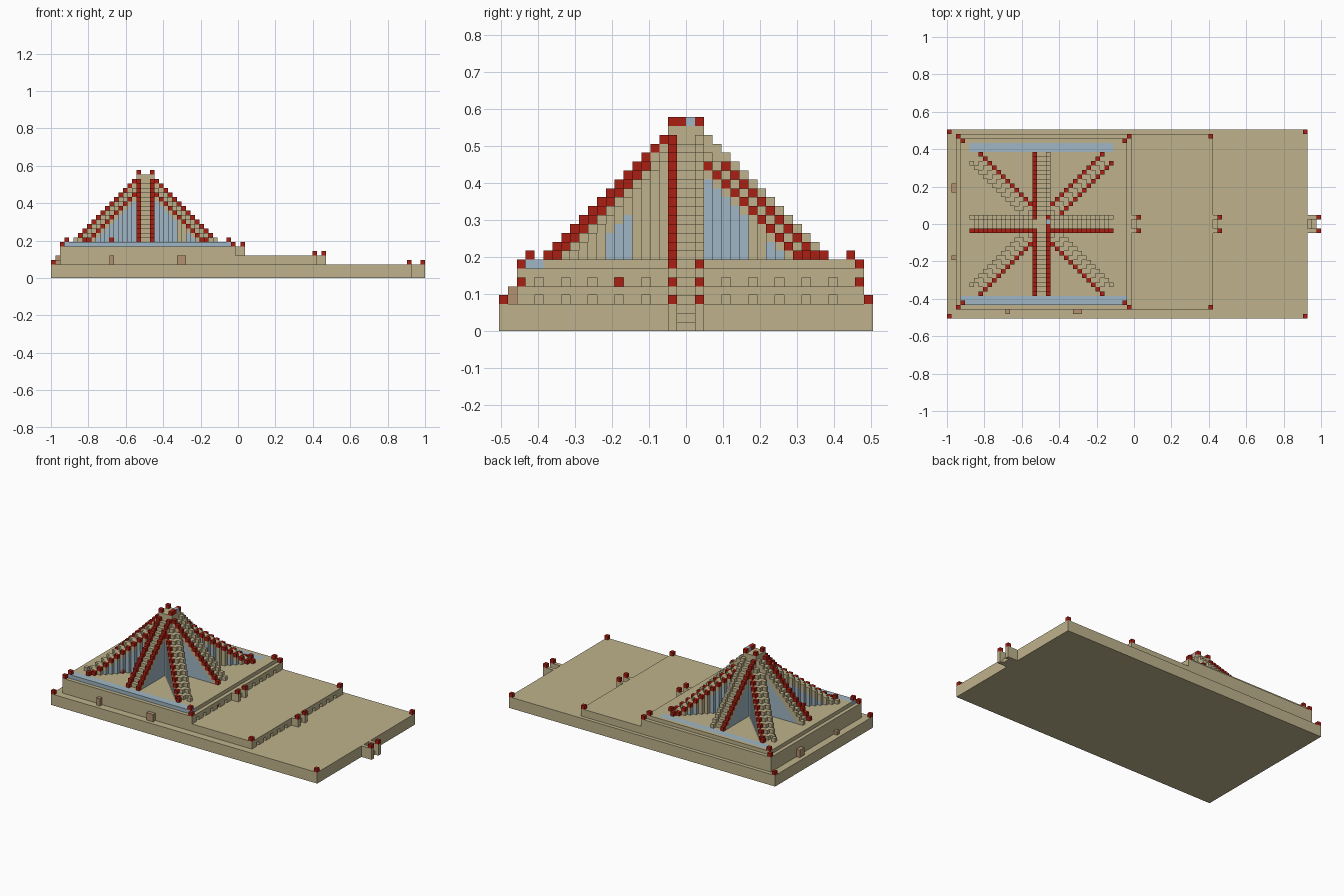
import bpy, bmesh
from mathutils import Matrix, Vector

default = bpy.data.objects.get("Cube")
if default:
    bpy.data.objects.remove(default, do_unlink=True)

U = 2 / 83            # size of one block
PALETTE = {
    "sandstone": (0.52, 0.45, 0.265),
    "red_lamp": (0.40, 0.013, 0.006),
    "blue_glass": (0.35, 0.47, 0.55),
    "wood_brown": (0.45, 0.285, 0.16),
}
TAN, RED, BLUE, BROWN = range(4)
materials = []
for name, rgb in PALETTE.items():
    m = bpy.data.materials.new(name)
    m.use_nodes = True
    m.diffuse_color = (*rgb, 1)
    bsdf = next(n for n in m.node_tree.nodes if n.type == "BSDF_PRINCIPLED")
    bsdf.inputs["Base Color"].default_value = (*rgb, 1)
    bsdf.inputs["Roughness"].default_value = 0.9
    materials.append(m)

parts = {}


def box(part, mat, i0, i1, j0, j1, k0, k1):
    """Add a box given in block counts to a named part."""
    bm = parts.setdefault(part, bmesh.new())
    lo, hi = Vector((i0, j0, k0)), Vector((i1, j1, k1))
    centre = ((lo + hi) / 2 - Vector((41.5, 21, 0))) * U
    size = (hi - lo) * U
    made = bmesh.ops.create_cube(
        bm, size=1, matrix=Matrix.Translation(centre) @ Matrix.Diagonal((*size, 1)))
    for f in {f for v in made["verts"] for f in v.link_faces}:
        f.material_index = mat


def cube(part, mat, i, j, k):
    box(part, mat, i, i + 1, j, j + 1, k, k + 1)


def landing(i, k, depth, drop):
    """Short flight between two side walls on the east face."""
    for j in (19, 22):
        box("landing_walls", TAN, i, i + depth, j, j + 1, k - drop, k)
        cube("landing_lamps", RED, i + depth - 1, j, k)
    for s in range(drop - 1):
        box("landing_steps", TAN, i + s, i + s + 1, 20, 22, k - drop, k - 1 - s)


def niche_tier(part, i1, k):
    """Terrace with a row of niches along its east foot."""
    box(part, TAN, 2, i1 - 1, 2, 41, k, k + 2)
    box(part, TAN, i1 - 1, i1, 2, 41, k + 1, k + 2)
    start = 2
    for j in [*range(4, 17, 3), *range(25, 38, 3), 41]:
        box(part, TAN, i1 - 1, i1, start, j, k, k + 1)
        start = j + 1


# Terraces
box("base", TAN, 0, 80, 0, 42, 0, 3)
niche_tier("lower_terrace", 59, 3)
niche_tier("upper_terrace", 41, 5)
landing(80, 3, 3, 3)
landing(59, 5, 2, 2)
landing(41, 7, 2, 2)
box("niche_lamp", RED, 40, 40.6, 13, 14, 5, 6)

# Courtyard floor with glass strips at front and back
box("front_glass_strip", BLUE, 3, 40, 3, 5, 7, 8)
box("back_glass_strip", BLUE, 5, 37, 37, 39, 7, 8)
box("courtyard", TAN, 3, 40, 5, 37, 7, 8)
box("courtyard", TAN, 3, 5, 37, 39, 7, 8)
box("courtyard", TAN, 37, 40, 37, 39, 7, 8)
box("courtyard", TAN, 3, 40, 39, 40, 7, 8)

# Corner lamps
for lows, highs, k in (((0, 0), (79, 41), 3), ((2, 2), (40, 40), 7), ((3, 3), (39, 39), 8)):
    for i in (lows[0], highs[0]):
        for j in (lows[1], highs[1]):
            cube("corner_lamps", RED, i, j, k)
for j in (2, 40):
    cube("corner_lamps", RED, 58, j, 5)
for i, j in ((11, 13), (13, 11)):
    cube("courtyard_lamps", RED, i, j, 8)

# Wooden doors on the front and west walls
box("doors", BROWN, 28, 30, 1, 2, 3, 5)
box("doors", BROWN, 13, 14, 1, 2, 3, 5)
box("doors", BROWN, 1, 2, 28, 30, 3, 5)
box("doors", BROWN, 1, 2, 13, 14, 3, 4)

# Straight stairs: each side has its own pair of rail colours
SIDES = {
    "front": (0, -1, (RED, RED)),
    "back": (0, 1, (RED, TAN)),
    "east": (1, 0, (RED, TAN)),
    "west": (-1, 0, (RED, TAN)),
}
for side, (sx, sy, rails) in SIDES.items():
    for d in range(14):
        h = 21 - d
        along = 23 + d if sx + sy > 0 else 18 - d
        for across in range(19, 23):
            i, j = (along, across) if sx else (across, along)
            if h > 9:
                box(side + "_stair_fill", BLUE, i, i + 1, j, j + 1, 8, h - 1)
            if h > 8:
                cube(side + "_stair", TAN, i, j, h - 1)
            if across in (19, 22):
                cube(side + "_stair_rails", rails[across == 22], i, j, h)


def fill_colour(sx, sy, a, b):
    """Glass walls broken by stone bays."""
    if sx > 0 and sy < 0 and a > b:
        return TAN if b < 4 or 7 <= b < 10 else BLUE
    t = b if a > b else a
    return TAN if sx > 0 and 5 <= t <= 6 else BLUE


# Diagonal stairs on the four corners
for sx in (-1, 1):
    for sy in (-1, 1):
        name = ("south" if sy < 0 else "north") + ("west" if sx < 0 else "east")
        for a in range(14):
            for b in range(max(0, a - 2), min(14, a + 3)):
                i = 23 + a if sx > 0 else 18 - a
                j = 23 + b if sy > 0 else 18 - b
                h = max(8, 20 - max(a, b))
                if h > 9:
                    box(name + "_stair_fill", fill_colour(sx, sy, a, b),
                        i, i + 1, j, j + 1, 8, h - 1)
                if h > 8:
                    cube(name + "_stair", TAN, i, j, h - 1)
                if abs(a - b) == 2:
                    red = b > a or (sx > 0 and sy > 0)
                    cube(name + "_stair_rails", RED if red else TAN, i, j, h)

# Summit block with its lamps
box("summit", TAN, 19, 23, 19, 23, 8, 23)
for i, j in ((19, 19), (19, 22), (22, 19), (22, 22), (22, 20)):
    cube("summit_lamps", RED, i, j, 23)
cube("summit_glass", BLUE, 22, 21, 23)

# Turn every part into an object
for name, bm in parts.items():
    mesh = bpy.data.meshes.new(name)
    used = sorted({f.material_index for f in bm.faces})
    for f in bm.faces:
        f.material_index = used.index(f.material_index)
    bm.to_mesh(mesh)
    bm.free()
    for m in used:
        mesh.materials.append(materials[m])
    bpy.context.collection.objects.link(bpy.data.objects.new(name, mesh))
